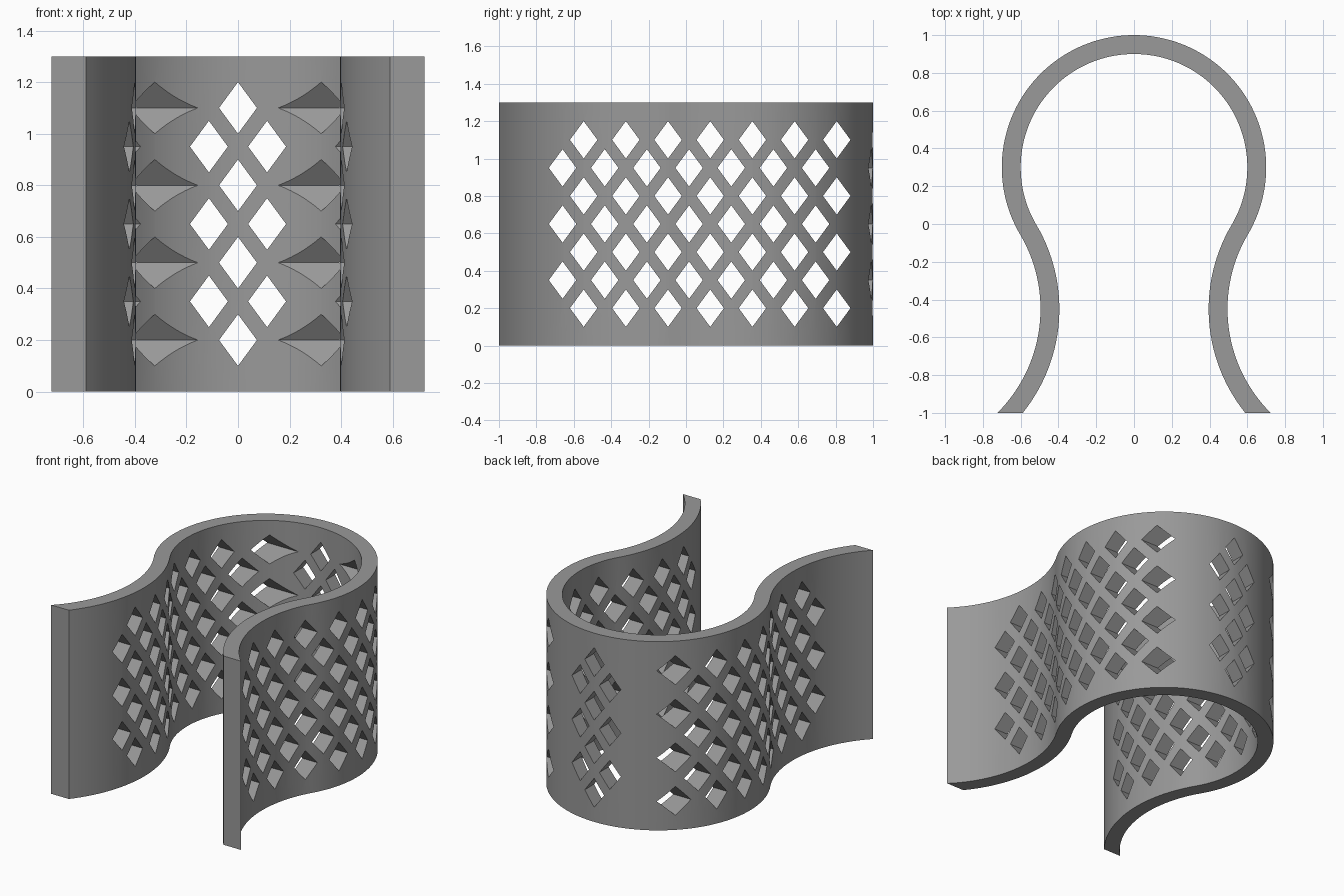
import bpy, bmesh
from math import pi, sin, cos, asin, atan2

if "Cube" in bpy.data.objects:
    bpy.data.objects.remove(bpy.data.objects["Cube"])

H, WALL = 1.3, 0.1            # height and wall thickness
C1, R1 = (0, 0.3), 0.7        # round back arc (outer radius)
C2, R2 = (1.272, -0.45), 0.777  # flared arm arc (outside radius)
STEP, HW, HH = 0.2255, 0.0735, 0.1  # hole spacing, half width, half height


def half_profile(inset):
    """Wall line from the back centre to the right arm tip."""
    a, b = R1 - inset, R2 + inset
    t = atan2(C2[1] - C1[1], C2[0] - C1[0])
    end = pi + asin((C2[1] + 1) / b)
    pts = []
    for i in range(49):
        u = pi / 2 + (t - pi / 2) * i / 48
        pts.append((C1[0] + a * cos(u), C1[1] + a * sin(u)))
    for i in range(1, 29):
        u = pi + t + (end - pi - t) * i / 28
        pts.append((C2[0] + b * cos(u), C2[1] + b * sin(u)))
    return pts


def full_profile(inset):
    right = half_profile(inset)
    return [(-x, y) for x, y in reversed(right[1:])] + right


def new_object(name, bm):
    bmesh.ops.recalc_face_normals(bm, faces=bm.faces[:])
    me = bpy.data.meshes.new(name)
    bm.to_mesh(me)
    bm.free()
    ob = bpy.data.objects.new(name, me)
    bpy.context.collection.objects.link(ob)
    return ob


def prism(bm, lo, hi):
    """Closed prism between two matching loops of points."""
    a = [bm.verts.new(p) for p in lo]
    b = [bm.verts.new(p) for p in hi]
    bm.faces.new(a)
    bm.faces.new(b)
    for i in range(len(a)):
        j = (i + 1) % len(a)
        bm.faces.new((a[i], a[j], b[j], b[i]))


# Curved wall
bm = bmesh.new()
loop = full_profile(0) + full_profile(WALL)[::-1]
prism(bm, [(x, y, 0) for x, y in loop], [(x, y, H) for x, y in loop])
wall = new_object("curved_wall", bm)

# Dark grey finish
grey = bpy.data.materials.new("dark_grey")
grey.diffuse_color = (0.32, 0.32, 0.32, 1)
grey.use_nodes = True
grey.node_tree.nodes["Principled BSDF"].inputs["Base Color"].default_value = grey.diffuse_color
wall.data.materials.append(grey)

# Diamond cutters
DIAMOND = ((-HW, 0), (0, -HH), (HW, 0), (0, HH))
even_rows = [0.2, 0.5, 0.8, 1.1]
odd_rows = [0.35, 0.65, 0.95]
bm = bmesh.new()
for rows, start in ((even_rows, -0.547), (odd_rows, -0.66)):
    for z in rows:
        for k in range(7):          # sideways holes in both flanks
            y = start + k * STEP
            for s in (-1, 1):
                prism(bm, [(s * 0.14, y + u, z + v) for u, v in DIAMOND],
                      [(s * 0.95, y + u, z + v) for u, v in DIAMOND])
for rows, columns in ((even_rows, [0]), (odd_rows, [-STEP / 2, STEP / 2])):
    for z in rows:
        for x in columns:           # holes through the back
            prism(bm, [(x + u, 0.84, z + v) for u, v in DIAMOND],
                  [(x + u, 1.2, z + v) for u, v in DIAMOND])
cutter = new_object("hole_cutter", bm)
cutter.data.materials.append(grey)
cutter.hide_render = True

# Cut the holes and bake the result
mod = wall.modifiers.new("holes", 'BOOLEAN')
mod.operation, mod.solver, mod.object = 'DIFFERENCE', 'EXACT', cutter
bpy.context.view_layer.objects.active = wall
wall.select_set(True)
cutter.select_set(False)
bpy.ops.object.modifier_apply(modifier=mod.name)
bpy.data.objects.remove(cutter)
bpy.ops.object.shade_smooth_by_angle(angle=0.35)
